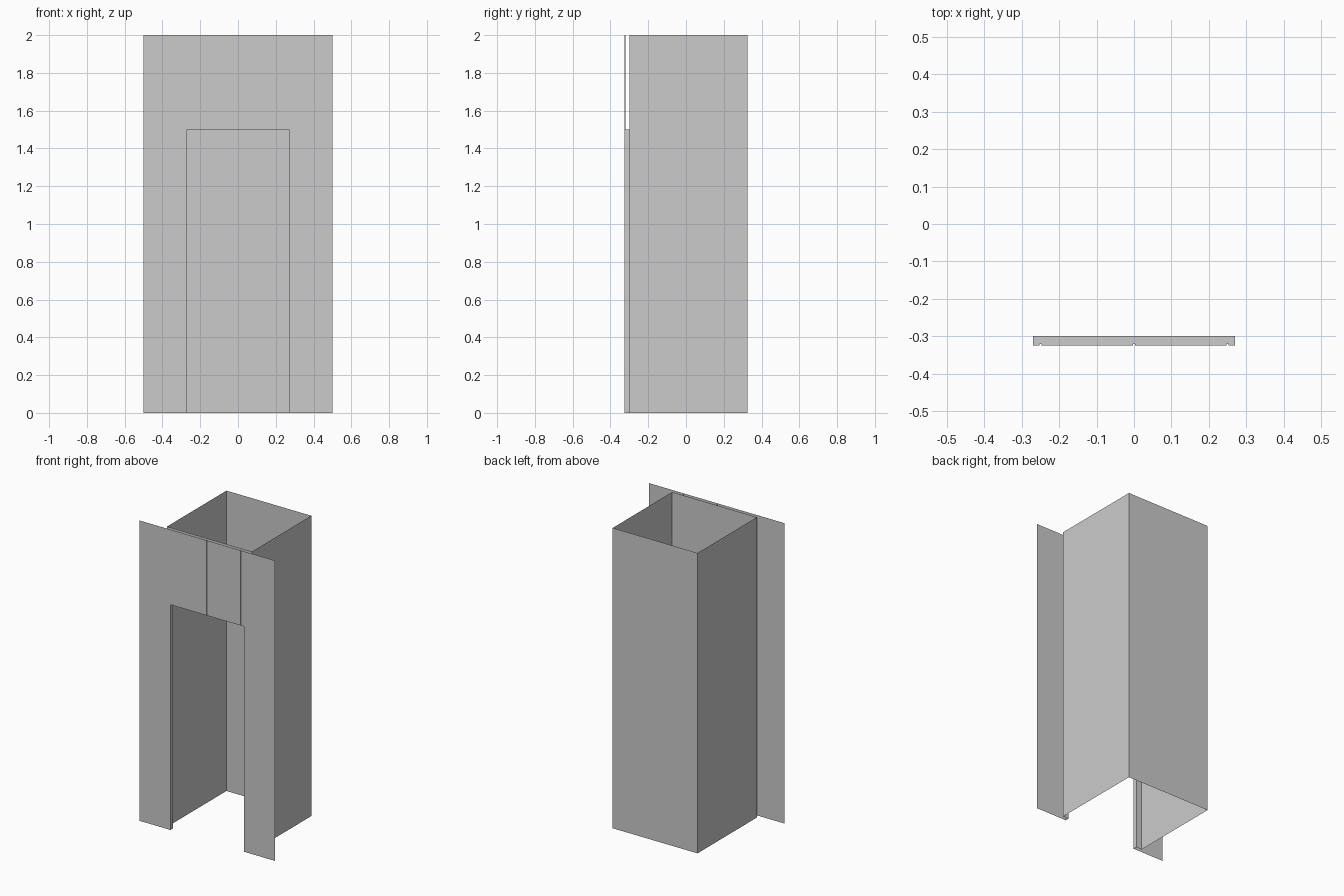
import bpy, bmesh

if "Cube" in bpy.data.objects:
    bpy.data.objects.remove(bpy.data.objects["Cube"])

H, DOOR_H, DOOR_W = 2.0, 1.5, 0.27      # total height, opening height, opening half width
FRONT, INNER, BACK = -0.325, -0.30, 0.325
SHAFT_W, FACADE_W = 0.3125, 0.5         # half widths
GROOVE, DEPTH = 0.003, 0.004            # groove half width and depth


def make(name, faces):
    """Thin sheet object from a list of polygons, shared corners merged."""
    bm = bmesh.new()
    for pts in faces:
        bm.faces.new([bm.verts.new(p) for p in pts])
    bmesh.ops.remove_doubles(bm, verts=bm.verts, dist=1e-5)
    mesh = bpy.data.meshes.new(name)
    bm.to_mesh(mesh)
    bm.free()
    ob = bpy.data.objects.new(name, mesh)
    bpy.context.collection.objects.link(ob)
    return ob


def wall(path, z0, z1):
    """Vertical faces along a plan path of (x, y) points."""
    return [[(*a, z0), (*b, z0), (*b, z1), (*a, z1)] for a, b in zip(path, path[1:])]


def upright(outline, y):
    """Flat front-facing polygon from (x, z) points."""
    return [(x, y, z) for x, z in outline]


# Side and back walls of the shaft, open at top and bottom
w = SHAFT_W
make("shaft_walls", wall([(w, INNER), (w, BACK), (-w, BACK), (-w, INNER)], 0, H))

# Shaft front wall with the doorway cut out
d = DOOR_W
make("shaft_front_wall", [upright([(-w, 0), (-d, 0), (-d, DOOR_H), (d, DOOR_H),
                                   (d, 0), (w, 0), (w, H), (-w, H)], INNER)])

# Facade wings either side of the doorway, and the door jambs
for side, s in (("left", -1), ("right", 1)):
    g = 0.25 + GROOVE
    outline = [(s * FACADE_W, 0), (s * d, 0), (s * d, DOOR_H),
               (s * g, DOOR_H), (s * g, H), (s * FACADE_W, H)]
    make(side + "_facade_wing", [upright(outline[::-s], FRONT)])
    make(side + "_jamb", wall([(s * d, FRONT), (s * d, INNER)][::-s], 0, DOOR_H))

# Upper panels divided by three shallow grooves
path = []
for x in (-0.25, 0.0, 0.25):
    path += [(x - GROOVE, FRONT), (x - GROOVE, FRONT + DEPTH),
             (x + GROOVE, FRONT + DEPTH), (x + GROOVE, FRONT)]
make("upper_panels", wall(path, DOOR_H, H))

# Underside of the lintel, following the grooves
plan = [(-d, FRONT)] + path + [(d, FRONT), (d, INNER), (-d, INNER)]
make("lintel_soffit", [[(x, y, DOOR_H) for x, y in reversed(plan)]])
